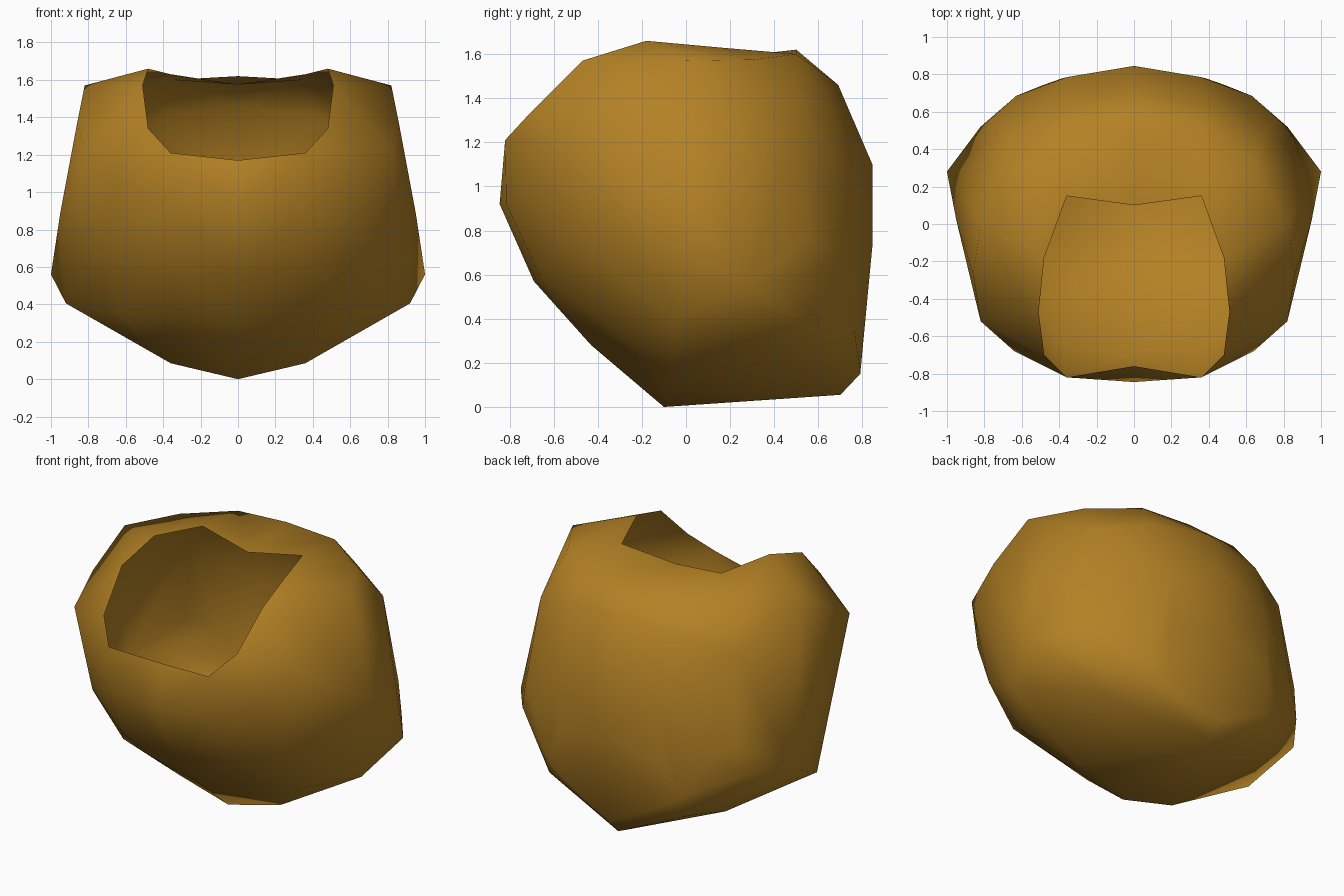
import bpy, bmesh
from mathutils import Vector

if "Cube" in bpy.data.objects:
    bpy.data.objects.remove(bpy.data.objects["Cube"])

# Right half of the opening rim, from the front centre to the back centre
RIM = [(0, -.76, 1.17), (.36, -.82, 1.21), (.48, -.70, 1.34), (.51, -.47, 1.57),
       (.48, -.18, 1.66), (.36, .15, 1.63), (0, .10, 1.575)]
# The rim's two centre dips, raised while the body is being wrapped
RAISED = {0: (0, -.86, 1.20), 6: (0, .10, 1.69)}

# Right half of the rounded body's corner points
BODY = [
    # shoulder
    (0, -.845, .92), (.37, -.815, .92), (.64, -.68, 1.06), (.82, -.52, 1.235),
    (.86, -.27, 1.37), (.82, 0, 1.57), (.64, .31, 1.575), (.35, .50, 1.60),
    (0, .50, 1.62),
    # belly and back
    (0, -.69, .57), (.38, -.66, .59), (.71, -.49, .71), (.88, -.24, .93),
    (.95, .02, .89), (.86, .30, 1.10), (.70, .50, 1.325), (.40, .64, 1.41),
    (0, .69, 1.46), (.36, .785, 1.02), (0, .845, 1.10),
    # lower sides
    (0, -.43, .28), (.36, -.40, .34), (.62, -.30, .34), (.92, -.04, .405),
    (1, .28, .56), (.82, .52, .58), (.77, .56, .76), (.63, .685, .70),
    (.38, .78, .62), (0, .845, .73),
    # base
    (0, -.10, 0), (.36, -.08, .085), (.60, .45, .25), (.52, .67, .29),
    (.48, .745, .42), (.36, .765, .34), (0, .79, .15), (0, .70, .055),
]


def both_sides(p):
    x, y, z = p
    return [p] if x == 0 else [p, (-x, y, z)]


bm = bmesh.new()
for p in BODY:
    for q in both_sides(p):
        bm.verts.new(q)

# Rim points start slightly outside so the wrapped skin follows the rim
centre = Vector((0, 0, .8))
rim_home = {}
for i, p in enumerate(RIM):
    for q in both_sides(p):
        q = Vector(q)
        start = RAISED.get(i, centre + (q - centre) * 1.03)
        rim_home[bm.verts.new(start)] = q

# Wrap the body, cut the opening, then settle the rim into place
bmesh.ops.convex_hull(bm, input=list(bm.verts))
cap = [f for f in bm.faces if all(v in rim_home for v in f.verts)]
for v, home in rim_home.items():
    v.co = home
bmesh.ops.delete(bm, geom=cap, context='FACES')
loose = [v for v in bm.verts if not v.link_faces]
bmesh.ops.delete(bm, geom=loose, context='VERTS')
bmesh.ops.recalc_face_normals(bm, faces=bm.faces)

# Keep normals pointing outward on the open shell
front = min(bm.faces, key=lambda f: f.calc_center_median().y)
if front.normal.y > 0:
    bmesh.ops.reverse_faces(bm, faces=bm.faces)
for f in bm.faces:
    f.smooth = True

mesh = bpy.data.meshes.new("hollow_shell")
bm.to_mesh(mesh)
bm.free()

ochre = bpy.data.materials.new("ochre_brown")
ochre.diffuse_color = (.45, .22, .018, 1)
ochre.use_nodes = True
ochre.node_tree.nodes["Principled BSDF"].inputs["Base Color"].default_value = ochre.diffuse_color
mesh.materials.append(ochre)

shell = bpy.data.objects.new("hollow_shell", mesh)
bpy.context.collection.objects.link(shell)
